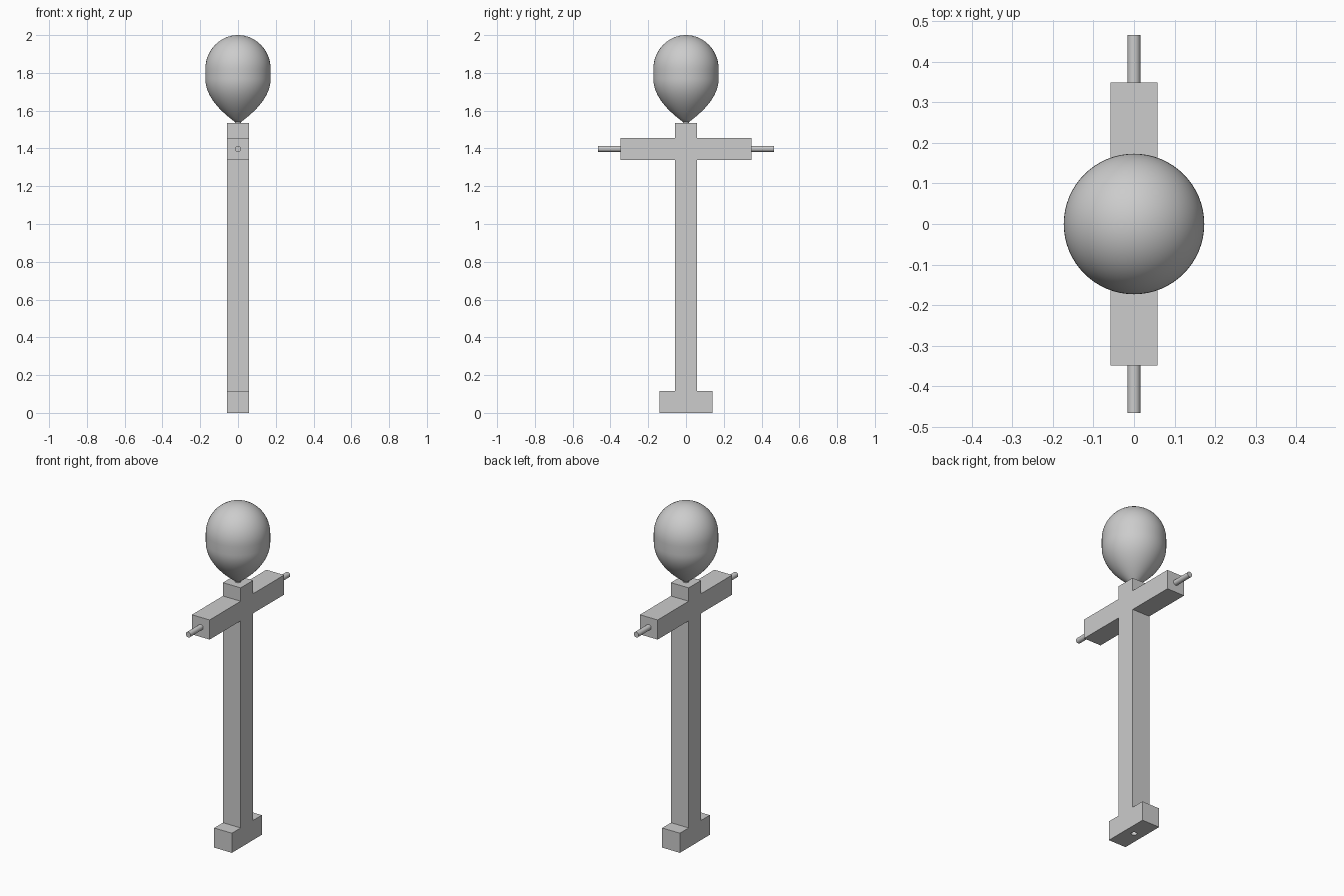
import bpy, bmesh, math
from mathutils import Matrix

if "Cube" in bpy.data.objects:
    bpy.data.objects.remove(bpy.data.objects["Cube"])

grey = bpy.data.materials.new("plain_grey")
grey.diffuse_color = (0.604, 0.604, 0.604, 1)
grey.use_nodes = True
grey.node_tree.nodes["Principled BSDF"].inputs["Base Color"].default_value = grey.diffuse_color


def add_object(name, bm):
    bmesh.ops.recalc_face_normals(bm, faces=bm.faces[:])
    mesh = bpy.data.meshes.new(name)
    bm.to_mesh(mesh)
    bm.free()
    mesh.materials.append(grey)
    ob = bpy.data.objects.new(name, mesh)
    bpy.context.collection.objects.link(ob)
    return ob


def smooth(ob, angle=40):
    bpy.ops.object.select_all(action='DESELECT')
    bpy.context.view_layer.objects.active = ob
    ob.select_set(True)
    bpy.ops.object.shade_smooth_by_angle(angle=math.radians(angle))


def rod(name, radius, length, matrix):
    bm = bmesh.new()
    bmesh.ops.create_cone(bm, cap_ends=True, segments=32, radius1=radius,
                          radius2=radius, depth=length, matrix=matrix)
    ob = add_object(name, bm)
    smooth(ob)
    return ob


# Wooden frame: post, crossbar and foot as one extruded outline
H = 0.058
half = [(0.14, 0), (0.14, 0.116), (H, 0.116), (H, 1.34),
        (0.348, 1.34), (0.348, 1.456), (H, 1.456), (H, 1.535)]
outline = half + [(-y, z) for y, z in reversed(half)]
bm = bmesh.new()
face = bm.faces.new([bm.verts.new((-H, y, z)) for y, z in outline])
new = bmesh.ops.extrude_face_region(bm, geom=[face])["geom"]
bmesh.ops.translate(bm, vec=(2 * H, 0, 0),
                    verts=[v for v in new if isinstance(v, bmesh.types.BMVert)])
frame = add_object("frame", bm)

# Round socket in the underside of the foot
cutter = rod("socket_cutter", 0.016, 0.24, Matrix.Translation((0, 0, 0)))
cutter.hide_render = True
cutter.hide_set(True)
cut = frame.modifiers.new("socket", 'BOOLEAN')
cut.operation = 'DIFFERENCE'
cut.solver = 'EXACT'
cut.object = cutter

# Hand pegs at the crossbar ends
for side, name in ((-1, "front_peg"), (1, "back_peg")):
    rod(name, 0.016, 0.137, Matrix.Translation((0, side * 0.3965, 1.398))
        @ Matrix.Rotation(math.pi / 2, 4, 'X'))

# Neck peg joining post and head
rod("neck_peg", 0.016, 0.08, Matrix.Translation((0, 0, 1.54)))

# Head: lathed profile with tapered chin, straight middle and domed crown
R, N = 0.173, 16
chin = [(R * (1 - 0.91 * t ** 2), 1.77 - 0.23 * t)
        for t in (1 - i / N for i in range(N + 1))]
crown = [(R * math.cos(a), 1.82 + 0.18 * math.sin(a))
         for a in (math.pi / 2 * i / N for i in range(N + 1))]
profile = [(0, 1.54)] + chin + crown[:-1] + [(0, 2.0)]
bm = bmesh.new()
verts = [bm.verts.new((r, 0, z)) for r, z in profile]
edges = [bm.edges.new(pair) for pair in zip(verts, verts[1:])]
bmesh.ops.spin(bm, geom=verts + edges, cent=(0, 0, 0), axis=(0, 0, 1),
               angle=2 * math.pi, steps=64)
bmesh.ops.remove_doubles(bm, verts=bm.verts[:], dist=1e-5)
smooth(add_object("head", bm))
